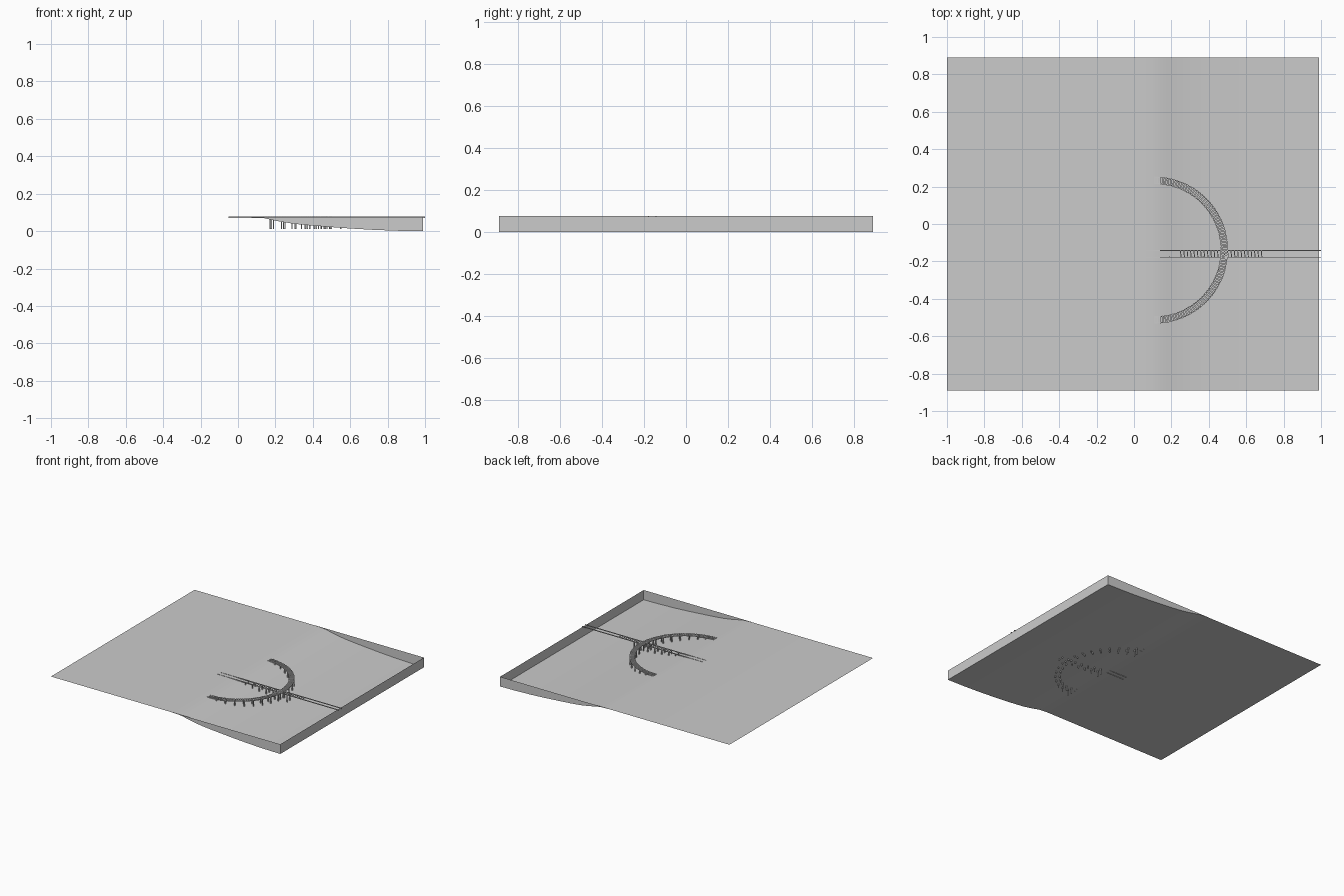
import bpy, bmesh, math
from mathutils import Matrix, Vector

cube = bpy.data.objects.get("Cube")
if cube:
    bpy.data.objects.remove(cube, do_unlink=True)

grey = bpy.data.materials.new("plain grey")
grey.use_nodes = True
COLOUR = (0.6, 0.6, 0.6, 1)
grey.diffuse_color = COLOUR
grey.node_tree.nodes["Principled BSDF"].inputs["Base Color"].default_value = COLOUR

TOP = 0.075          # height of the shore, the deck and the basin rim
EAST, DEPTH = 0.99, 0.89
POST_FOOT = 0.011


def finish(name, bm):
    mesh = bpy.data.meshes.new(name)
    bm.to_mesh(mesh)
    bm.free()
    mesh.materials.append(grey)
    obj = bpy.data.objects.new(name, mesh)
    bpy.context.collection.objects.link(obj)
    return obj


def box(bm, centre, size, angle=0):
    m = (Matrix.Translation(centre) @ Matrix.Rotation(angle, 4, "Z")
         @ Matrix.Diagonal((*size, 1)))
    bmesh.ops.create_cube(bm, size=1, matrix=m)


def post(bm, x, y):
    box(bm, (x, y, (TOP + POST_FOOT) / 2), (0.007, 0.007, TOP - POST_FOOT))


# Shore and seabed: one sheet that follows a sloping profile
PROFILE = [(-1, TOP), (0.05, TOP), (0.1, 0.073), (0.14, 0.069), (0.18, 0.06),
           (0.23, 0.05), (0.3, 0.039), (0.38, 0.031), (0.48, 0.023),
           (0.6, 0.014), (0.72, 0.007), (0.85, 0.002), (EAST, 0)]
bm = bmesh.new()
rows = [[bm.verts.new((x, y, z)) for x, z in PROFILE] for y in (-DEPTH, DEPTH)]
for i in range(len(PROFILE) - 1):
    bm.faces.new((rows[0][i], rows[0][i + 1], rows[1][i + 1], rows[1][i]))
for f in bm.faces:
    f.smooth = True
finish("seabed", bm)

# Basin walls: thin sheets between the seabed and the rim
slope = PROFILE[1:]
for name, y in (("front_wall", -DEPTH), ("back_wall", DEPTH)):
    bm = bmesh.new()
    low = [bm.verts.new((x, y, z)) for x, z in slope]
    high = [bm.verts.new((x, y, TOP + 0.001)) for x, z in slope]
    for i in range(len(slope) - 1):
        quad = [low[i], low[i + 1], high[i + 1], high[i]]
        bm.faces.new(quad if y < 0 else quad[::-1])
    finish(name, bm)
bm = bmesh.new()
bm.faces.new([bm.verts.new((EAST, y, z)) for y, z in
              ((-DEPTH, 0), (DEPTH, 0), (DEPTH, TOP + 0.001), (-DEPTH, TOP + 0.001))])
finish("end_wall", bm)

# Straight pier: two beams, cross planks and posts
PIER_Y, HALF = -0.16, 0.018
START, END = -0.05, 1.0
bm = bmesh.new()
for side in (-1, 1):
    box(bm, ((START + END) / 2, PIER_Y + side * HALF, TOP - 0.001), (END - START, 0.004, 0.006))
finish("pier_beams", bm)

bm = bmesh.new()
for i in range(25):
    box(bm, (0.25 + i * 0.018, PIER_Y, TOP), (0.005, 2 * HALF + 0.004, 0.004), 0.1)
finish("pier_planks", bm)

bm = bmesh.new()
for i in range(7):
    for side in (-1, 1):
        post(bm, 0.19 + i * 0.06, PIER_Y + side * HALF)
finish("pier_posts", bm)

# Curved pier: half ring of beams, radial planks and posts
CENTRE = Vector((0.11, -0.14, 0))
RADIUS = 0.373


def ring_point(angle, r):
    return CENTRE + Vector((math.cos(angle) * r, math.sin(angle) * r, 0))


bm = bmesh.new()
STEPS = 48
for r in (RADIUS - 0.016, RADIUS + 0.016):
    for i in range(STEPS):
        a = math.pi * ((i + 0.5) / STEPS - 0.5)
        p = ring_point(a, r)
        box(bm, (p.x, p.y, TOP - 0.002), (0.004, r * math.pi / STEPS + 0.001, 0.006), a)
finish("curved_beams", bm)

bm = bmesh.new()
PLANKS = 80
for i in range(PLANKS + 1):
    a = math.pi * (i / PLANKS - 0.5)
    p = ring_point(a, RADIUS)
    box(bm, (p.x, p.y, TOP), (0.04, 0.008, 0.004), a)
finish("curved_planks", bm)

bm = bmesh.new()
for degrees in range(-80, 81, 10):
    for r in (RADIUS - 0.016, RADIUS + 0.016):
        p = ring_point(math.radians(degrees), r)
        post(bm, p.x, p.y)
finish("curved_posts", bm)
